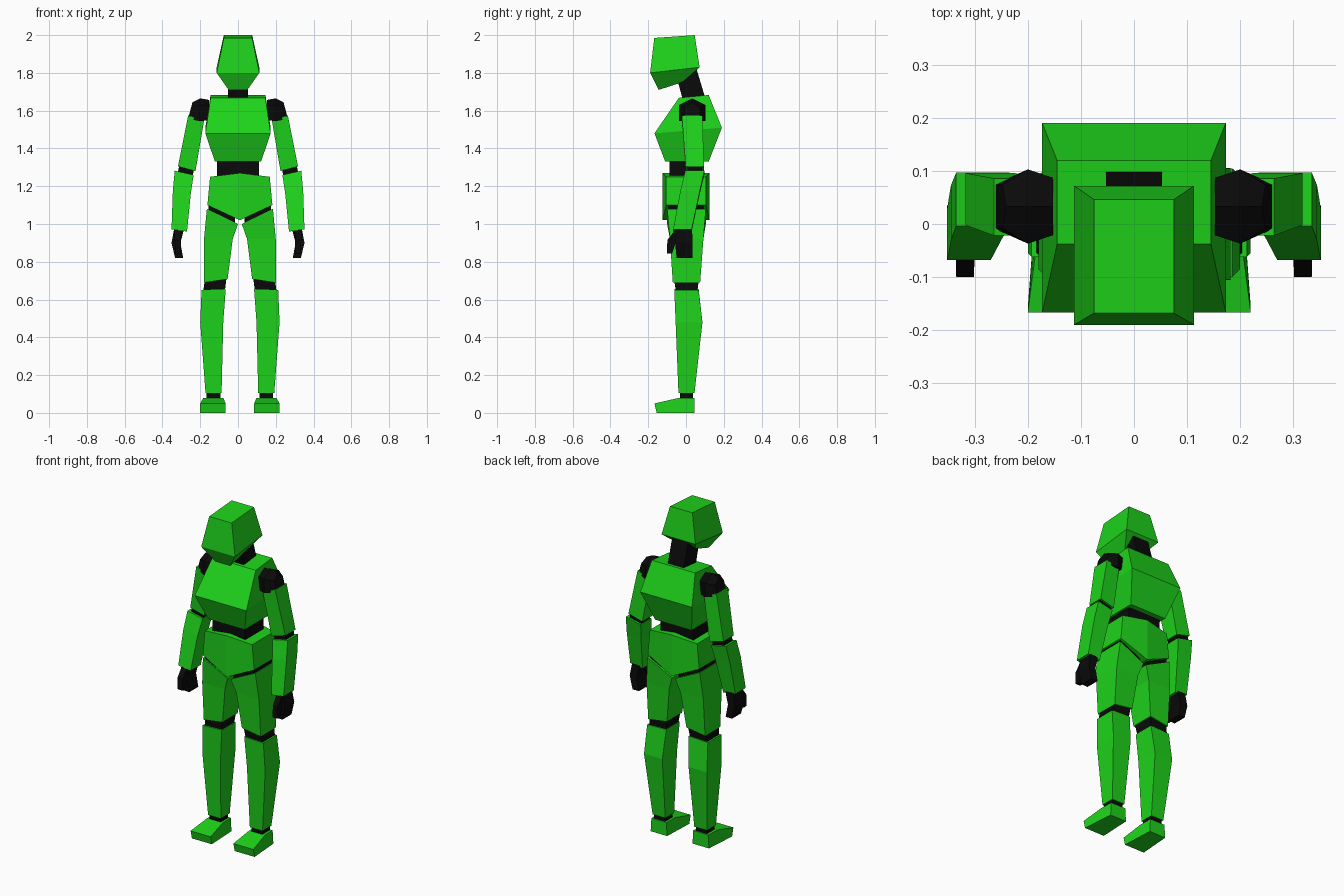
import bpy, bmesh

green = bpy.data.materials.new("green_shell")
green.diffuse_color = (0.013, 0.65, 0.011, 1)
black = bpy.data.materials.new("black_joint")
black.diffuse_color = (0.003, 0.003, 0.003, 1)


def loft(name, rings, mat):
    """Flat-faced solid through matching rings of points, capped at both ends."""
    bm = bmesh.new()
    rows = [[bm.verts.new(p) for p in ring] for ring in rings]
    n = len(rows[0])
    for a, b in zip(rows, rows[1:]):
        for i in range(n):
            j = (i + 1) % n
            bm.faces.new((a[i], a[j], b[j], b[i]))
    for r in (rows[0], rows[-1]):
        if n == 6:  # folded cap, creased between points 0 and 3
            bm.faces.new(r[:4])
            bm.faces.new(r[3:] + r[:1])
        else:
            bm.faces.new(r)
    bmesh.ops.recalc_face_normals(bm, faces=bm.faces)
    mesh = bpy.data.meshes.new(name)
    bm.to_mesh(mesh)
    bm.free()
    mesh.materials.append(mat)
    ob = bpy.data.objects.new(name, mesh)
    bpy.context.collection.objects.link(ob)
    return ob


def torso(name, mat, *rings):
    """Central part; each ring is (half width, front y, front z, back y, back z)."""
    loft(name, [[(-w, yf, zf), (w, yf, zf), (w, yb, zb), (-w, yb, zb)]
                for w, yf, zf, yb, zb in rings], mat)


def limb(name, mat, cx, *rings):
    """Pair of parts; each ring is (inner x, inner z, outer x, outer z, front y, back y)."""
    for side, s in (("left", 1), ("right", -1)):
        loft(f"{name}_{side}", [[(cx + s * xi, yf, zi), (cx + s * xo, yf, zo),
                                 (cx + s * xo, yb, zo), (cx + s * xi, yb, zi)]
                                for xi, zi, xo, zo, yf, yb in rings], mat)


# Head, neck, chest and waist
torso("head", green, (0.05, -0.145, 1.71, -0.02, 1.75),
      (0.113, -0.19, 1.80, 0.072, 1.83), (0.075, -0.168, 1.985, 0.046, 2.0))
torso("neck", black, (0.053, -0.015, 1.65, 0.107, 1.65), (0.053, -0.05, 1.78, 0.05, 1.84))
torso("chest", green, (0.122, -0.11, 1.33, 0.12, 1.33),
      (0.173, -0.167, 1.48, 0.19, 1.51), (0.145, -0.038, 1.668, 0.12, 1.683))
torso("waist", black, (0.11, -0.088, 1.2, 0.088, 1.2), (0.11, -0.088, 1.36, 0.088, 1.36))

# Pelvis with a ridge down the middle
LEG_X = 0.01


def pelvis_ring(w, z_side, z_mid):
    c = LEG_X
    return [(c, -0.125, z_mid), (c + w, -0.105, z_side), (c + w, 0.105, z_side),
            (c, 0.125, z_mid), (c - w, 0.105, z_side), (c - w, -0.105, z_side)]


loft("pelvis", [pelvis_ring(0.172, 1.10, 1.02), pelvis_ring(0.158, 1.25, 1.27)], green)

# Legs
limb("hip_joint", black, LEG_X, (0.025, 0.98, 0.165, 1.05, -0.092, 0.092),
     (0.025, 1.05, 0.165, 1.12, -0.092, 0.092))
limb("thigh", green, LEG_X, (0.065, 0.708, 0.19, 0.69, -0.07, 0.075),
     (0.038, 0.92, 0.19, 0.92, -0.085, 0.092), (0.01, 1.0, 0.175, 1.08, -0.1, 0.105))
limb("knee", black, LEG_X, (0.08, 0.64, 0.195, 0.64, -0.053, 0.06),
     (0.07, 0.72, 0.185, 0.705, -0.063, 0.068))
limb("shin", green, LEG_X, (0.097, 0.105, 0.182, 0.105, -0.04, 0.045),
     (0.088, 0.48, 0.21, 0.48, -0.055, 0.087), (0.075, 0.655, 0.203, 0.65, -0.062, 0.067))
limb("ankle", black, LEG_X, (0.103, 0.07, 0.176, 0.07, -0.033, 0.038),
     (0.103, 0.115, 0.176, 0.115, -0.033, 0.038))

# Feet: side profile (y, z, inner x, outer x), wider at the toe
foot = [(-0.155, 0, 0.076, 0.21), (0.045, 0, 0.085, 0.195), (0.045, 0.08, 0.09, 0.19),
        (-0.035, 0.08, 0.088, 0.193), (-0.167, 0.05, 0.076, 0.21)]
for side, s in (("left", 1), ("right", -1)):
    loft(f"foot_{side}", [[(LEG_X + s * p[k], p[0], p[1]) for p in foot] for k in (2, 3)], green)

# Shoulders: five-sided, fullest in the middle
section = [(-0.068, -0.06), (0.068, -0.06), (0.068, 0.025), (0, 0.06), (-0.068, 0.025)]
for side, s in (("left", 1), ("right", -1)):
    loft(f"shoulder_{side}", [[(s * (x + lean * dz), 0.033 + k * dy, z + h * dz)
                               for dy, dz in section]
                              for x, z, k, h, lean in ((0.153, 1.603, 0.8, 0.9, 0),
                                                       (0.2, 1.605, 1.03, 1.0, 0),
                                                       (0.253, 1.6, 0.6, 0.75, -0.2))], black)

# Arms
limb("upper_arm", green, 0, (0.225, 1.28, 0.318, 1.305, -0.002, 0.096),
     (0.18, 1.545, 0.264, 1.575, -0.022, 0.086))
limb("elbow", black, 0, (0.242, 1.24, 0.32, 1.265, 0.008, 0.085),
     (0.232, 1.3, 0.308, 1.325, 0.008, 0.085))
limb("forearm", green, 0, (0.27, 0.96, 0.352, 0.972, -0.068, 0.03),
     (0.25, 1.16, 0.345, 1.175, -0.03, 0.073), (0.235, 1.26, 0.335, 1.282, -0.004, 0.097))

# Hands with thumbs
limb("hand", black, 0, (0.29, 0.82, 0.333, 0.82, -0.05, 0.035),
     (0.305, 0.9, 0.352, 0.9, -0.057, 0.035), (0.285, 0.975, 0.338, 0.975, -0.055, 0.032))
limb("thumb", black, 0, (0.302, 0.845, 0.333, 0.845, -0.1, -0.073),
     (0.302, 0.915, 0.335, 0.915, -0.099, -0.05), (0.3, 0.965, 0.335, 0.965, -0.06, -0.02))
